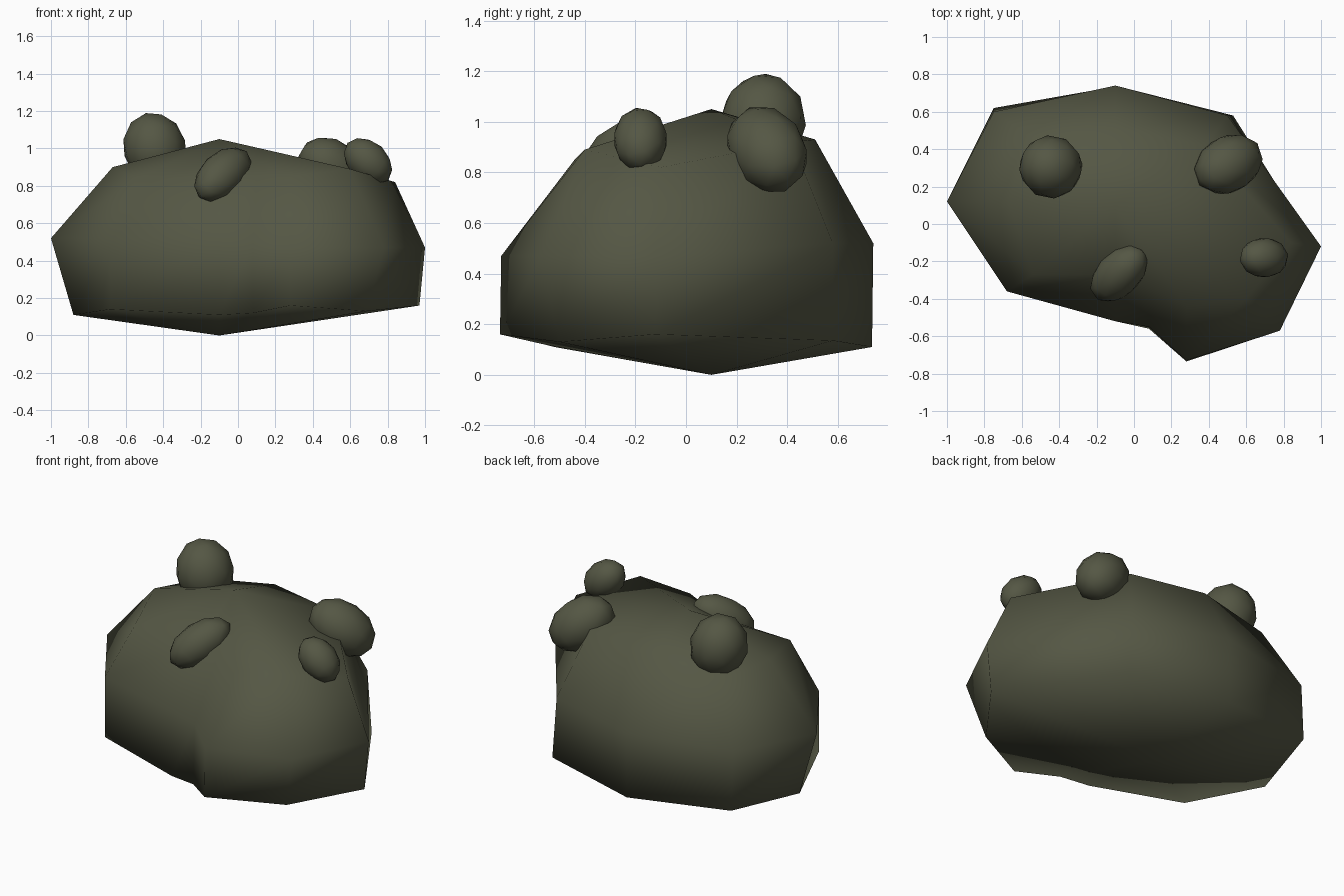
import bpy, bmesh
from mathutils import Vector, Matrix

if "Cube" in bpy.data.objects:
    bpy.data.objects.remove(bpy.data.objects["Cube"])

moss = bpy.data.materials.new("dark_moss_green")
moss.diffuse_color = (0.09, 0.095, 0.058, 1)
moss.use_nodes = True
moss.node_tree.nodes["Principled BSDF"].inputs["Base Color"].default_value = moss.diffuse_color


def finish(bm, name):
    bmesh.ops.recalc_face_normals(bm, faces=bm.faces)
    for f in bm.faces:
        f.smooth = True
    me = bpy.data.meshes.new(name)
    bm.to_mesh(me)
    bm.free()
    me.materials.append(moss)
    ob = bpy.data.objects.new(name, me)
    bpy.context.collection.objects.link(ob)
    return ob


# lumpy body: three rings (lower, middle, upper) between two poles
lower = [(.97, -.12, .16), (.53, .58, .135), (-.1, .735, .11), (-.75, .62, .155), (-.88, .12, .11),
         (-.68, -.36, .14), (-.1, -.52, .11), (.08, -.56, .12), (.28, -.735, .16), (.69, -.50, .13)]
middle = [(1, -.12, .47), (.50, .58, .52), (-.1, .74, .52), (-.75, .60, .52), (-1, .12, .52),
          (-.68, -.36, .52), (-.1, -.52, .52), (.08, -.55, .50), (.28, -.73, .47), (.78, -.57, .47)]
upper = [(.84, -.10, .82), (.38, .42, .92), (-.1, .51, .93), (-.56, .47, .86), (-.67, .12, .90),
         (-.54, -.27, .84), (-.1, -.27, .85), (.10, -.35, .85), (.28, -.44, .85), (.60, -.40, .89)]

bm = bmesh.new()
rings = [[bm.verts.new(p) for p in ring] for ring in (lower, middle, upper)]
bottom = bm.verts.new((-.1, .1, 0))
top = bm.verts.new((-.1, .1, 1.05))
n = len(lower)
for i in range(n):
    j = (i + 1) % n
    bm.faces.new((bottom, rings[0][j], rings[0][i]))
    bm.faces.new((top, rings[2][i], rings[2][j]))
    for a, b in zip(rings, rings[1:]):
        bm.faces.new((a[i], a[j], b[j], b[i]))
finish(bm, "body")


# egg-shaped knobs sunk into the top
def knob(name, centre, axis, length, radius):
    bm = bmesh.new()
    bmesh.ops.create_icosphere(bm, subdivisions=2, radius=1)
    turn = Vector(axis).to_track_quat('Z', 'Y').to_matrix().to_4x4()
    m = Matrix.Translation(centre) @ turn @ Matrix.Diagonal((radius, radius, length, 1))
    bmesh.ops.transform(bm, matrix=m, verts=bm.verts)
    finish(bm, name)


knob("knob_back_left", (-.445, .305, 1.0), (-.25, .05, 1), .195, .17)
knob("knob_back_right", (.505, .32, .89), (.55, .3, -.45), .21, .153)
knob("knob_front_left", (-.08, -.265, .86), (1, 1, .9), .205, .12)
knob("knob_front_right", (.695, -.18, .93), (.6, 0, -.55), .148, .108)
